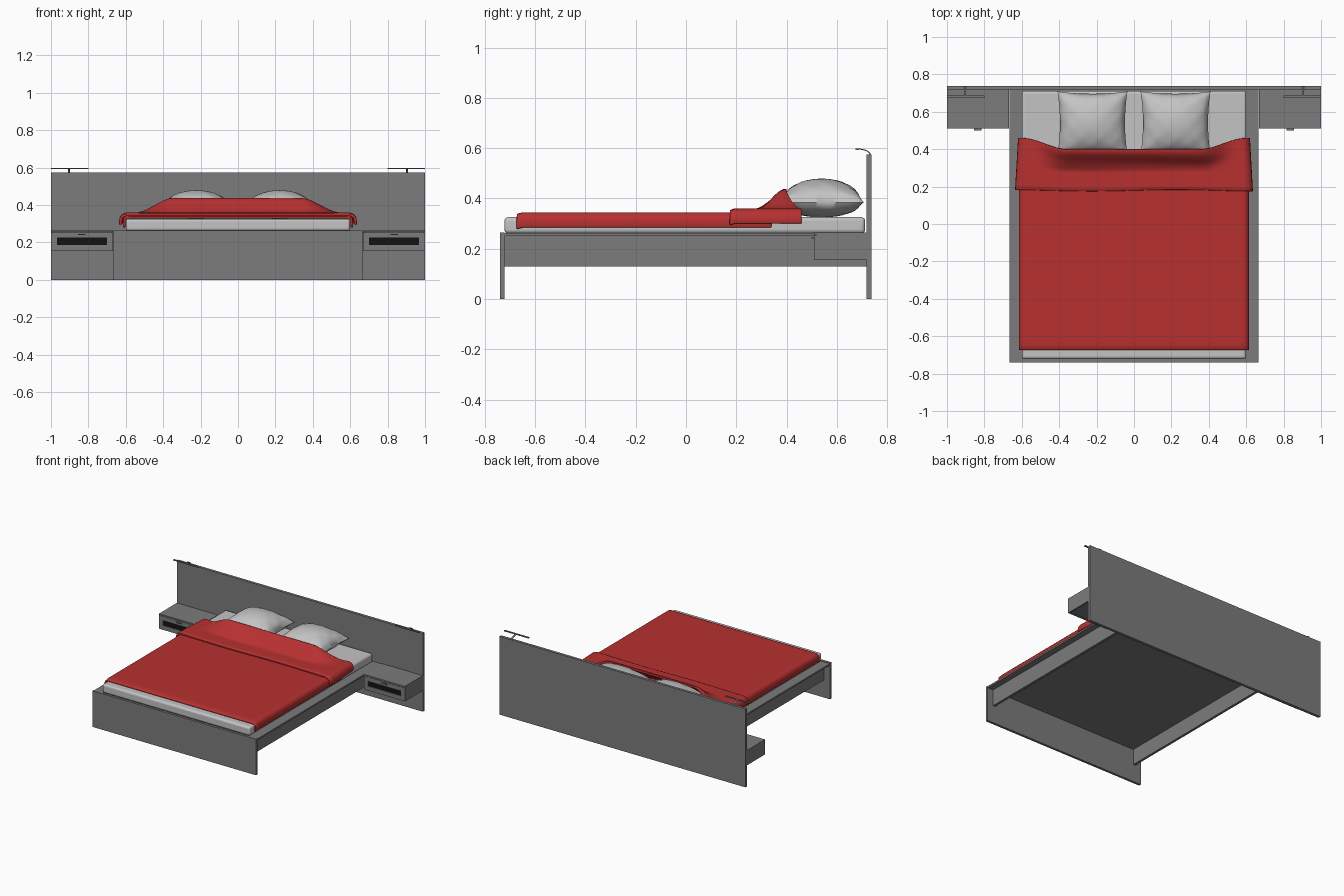
import bpy, bmesh, math
from mathutils import Vector

cube = bpy.data.objects.get("Cube")
if cube:
    bpy.data.objects.remove(cube)


def material(name, rgb):
    m = bpy.data.materials.new(name)
    m.use_nodes = True
    m.diffuse_color = (*rgb, 1)
    m.node_tree.nodes["Principled BSDF"].inputs["Base Color"].default_value = (*rgb, 1)
    return m


GREY = material("grey board", (0.2, 0.2, 0.2))
BLACK = material("black slot", (0.006, 0.006, 0.006))
WHITE = material("light linen", (0.55, 0.55, 0.55))
RED = material("red fabric", (0.48, 0.03, 0.03))


def finish(name, bm, mat, smooth=False):
    bmesh.ops.recalc_face_normals(bm, faces=bm.faces)
    me = bpy.data.meshes.new(name)
    bm.to_mesh(me)
    bm.free()
    me.materials.append(mat)
    ob = bpy.data.objects.new(name, me)
    bpy.context.collection.objects.link(ob)
    if smooth:
        bpy.ops.object.select_all(action='DESELECT')
        ob.select_set(True)
        bpy.context.view_layer.objects.active = ob
        bpy.ops.object.shade_smooth_by_angle(angle=math.radians(50))
    return ob


def box(name, x, y, z, mat, bevel=0):
    """Box from (min, max) pairs on each axis."""
    bm = bmesh.new()
    bmesh.ops.create_cube(bm, size=1)
    for v in bm.verts:
        v.co = Vector(r[0] if c < 0 else r[1] for r, c in zip((x, y, z), v.co))
    ob = finish(name, bm, mat, bevel > 0)
    if bevel:
        mod = ob.modifiers.new("Bevel", 'BEVEL')
        mod.width, mod.segments = bevel, 4


def sheet(bm, fn, nu, nv):
    """Grid of quads through fn(u, v), both running -1..1."""
    rows = [[bm.verts.new(fn(2 * i / nu - 1, 2 * j / nv - 1)) for j in range(nv + 1)]
            for i in range(nu + 1)]
    for a, b in zip(rows, rows[1:]):
        for j in range(nv):
            bm.faces.new((a[j], b[j], b[j + 1], a[j + 1]))


def smoothstep(a, b, t):
    t = max(0, min(1, (t - a) / (b - a)))
    return t * t * (3 - 2 * t)


def drape(u, half, r, drop):
    """Point on a cover's cross-section: flat top, rounded edge, hanging side."""
    flat, arc = half - r, r * math.pi / 2
    s = abs(u) * (flat + arc + drop)
    if s < flat:
        x, z = s, 0
    elif s < flat + arc:
        a = (s - flat) / r
        x, z = flat + r * math.sin(a), r * (math.cos(a) - 1)
    else:
        x, z = half, -r - (s - flat - arc)
    return math.copysign(x, u), z


def cloth(name, fn, nu, nv, thick):
    bm = bmesh.new()
    sheet(bm, fn, nu, nv)
    ob = finish(name, bm, RED, True)
    # the sheet is the outer surface, so thicken inwards
    up = sum(p.normal.z for p in ob.data.polygons) > 0
    mod = ob.modifiers.new("Thickness", 'SOLIDIFY')
    mod.thickness, mod.offset = thick, -1 if up else 1
    bev = ob.modifiers.new("Soft hem", 'BEVEL')
    bev.width, bev.segments, bev.angle_limit = thick * 0.35, 2, math.radians(60)


def span(s, a, b):
    return tuple(sorted((s * a, s * b)))


# Bed frame
box("footboard", (-0.665, 0.665), (-0.74, -0.722), (0, 0.265), GREY)
box("bed_base", (-0.6, 0.6), (-0.722, 0.718), (0.245, 0.26), GREY)

# Paired parts on each side
for side, s in (("left", 1), ("right", -1)):
    box(f"{side}_headboard", span(s, 0.0003, 1), (0.718, 0.738), (0, 0.575), GREY)
    box(f"{side}_ledge", span(s, 0.595, 0.665), (-0.722, 0.718), (0.25, 0.262), GREY)
    box(f"{side}_rail", span(s, 0.6, 0.618), (-0.722, 0.718), (0.13, 0.25), GREY)

    # Nightstand with a slotted drawer front
    back = (0.52, 0.718)
    front = (0.51, 0.52)
    box(f"{side}_nightstand_top", span(s, 0.667, 1), (0.51, 0.718), (0.256, 0.265), GREY)
    for n, x in (("inner", (0.667, 0.677)), ("outer", (0.99, 1))):
        box(f"{side}_nightstand_{n}_side", span(s, *x), back, (0.155, 0.256), GREY)
    box(f"{side}_nightstand_bottom", span(s, 0.677, 0.99), back, (0.16, 0.168), GREY)
    box(f"{side}_drawer_front_low", span(s, 0.667, 1), front, (0.155, 0.186), GREY)
    box(f"{side}_drawer_front_high", span(s, 0.667, 1), front, (0.225, 0.254), GREY)
    for n, x in (("inner", (0.667, 0.7)), ("outer", (0.967, 1))):
        box(f"{side}_drawer_front_{n}", span(s, *x), front, (0.186, 0.225), GREY)
    box(f"{side}_drawer_slot", span(s, 0.69, 0.98), (0.517, 0.525), (0.18, 0.23), BLACK)
    box(f"{side}_drawer_handle", span(s, 0.815, 0.855), (0.5, 0.51), (0.24, 0.246), GREY)

    # Reading lamp: thin bar on a curved arm
    box(f"{side}_lamp_bar", span(s, 0.8, 1), (0.675, 0.687), (0.593, 0.599), GREY)
    bm = bmesh.new()

    def arm(u, v):
        a = math.radians(45 + 45 * u)
        return (s * 0.903 + 0.006 * v, 0.68 + 0.055 * math.sin(a), 0.574 + 0.025 * math.cos(a))
    sheet(bm, arm, 10, 1)
    lamp_arm = finish(f"{side}_lamp_arm", bm, GREY, True)
    lamp_arm.modifiers.new("Thickness", 'SOLIDIFY').thickness = 0.004

    # Pillow: two puffed sheets joined at a seam with pointed corners
    bm = bmesh.new()
    for face in (1, -1):
        def puff(u, v):
            edge = max(0, (1 - u * u) * (1 - v * v))
            # small gathers close to the seam
            gather = 0.004 * math.sin(11 * u + s) * math.sin(10 * v) * edge ** 0.3 * (1 - edge)
            x = 0.187 * u * (1 - 0.07 * (1 - v * v))
            y = 0.168 * v * (1 - 0.07 * (1 - u * u))
            z = 0.385 + face * (0.094 if face > 0 else 0.06) * edge ** 0.5 + gather
            return (s * 0.222 + x, 0.54 + y, z)
        sheet(bm, puff, 28, 28)
    bmesh.ops.remove_doubles(bm, verts=bm.verts, dist=0.0005)
    finish(f"{side}_pillow", bm, WHITE, True)

# Mattress
box("mattress", (-0.6, 0.6), (-0.722, 0.712), (0.261, 0.326), WHITE, 0.015)


# Duvet, with a rounded foot edge
def duvet(u, v):
    x, z = drape(u, 0.615, 0.025, 0.036)
    y = -0.167 + 0.507 * v
    foot = 1 - smoothstep(-1, -0.96, v)
    return (x, y, 0.345 + z - 0.006 * foot)


cloth("duvet", duvet, 60, 40, 0.013)


# Turned-back fold, rising over the front of the pillows
def fold(u, v):
    x, z = drape(u, 0.628 - 0.008 * v, 0.04, 0.02)
    ax = abs(x)
    rear = 0.4 + 0.06 * smoothstep(0.36, 0.6, ax)
    near = 0.178 + 0.004 * math.sin(7 * x)
    t = (v + 1) / 2
    y = near + (rear - near) * t
    rise = 0.078 * (1 - smoothstep(0.34, 0.55, ax)) * smoothstep(0.45, 1, t)
    middle = smoothstep(0.4, 0.7, t) * (1 - smoothstep(0.4, 0.55, ax))
    crease = 0.004 * math.sin(16 * t + 3 * x) * middle
    lip = -0.006 * (1 - smoothstep(0, 0.08, t))
    return (x, y, 0.36 + z + rise + crease * (1 - t * 0.7) + lip)


cloth("duvet_fold", fold, 80, 40, 0.016)
